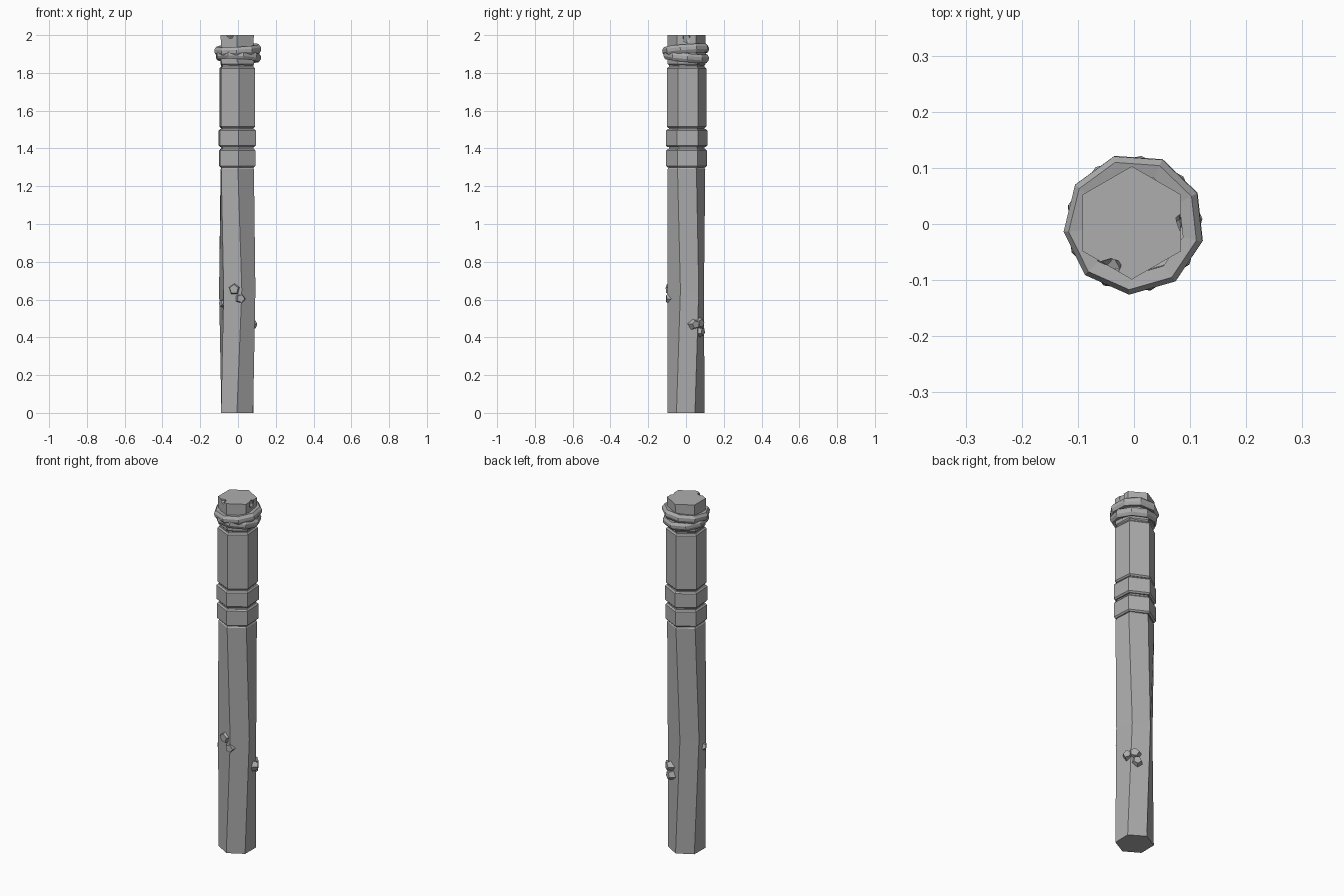
import bpy, bmesh, math
from mathutils import Vector, Matrix, Euler

old = bpy.data.objects.get("Cube")
if old:
    bpy.data.objects.remove(old, do_unlink=True)

stone = bpy.data.materials.new("weathered_grey")
stone.use_nodes = True
GREY = (0.42, 0.42, 0.42, 1)
stone.diffuse_color = GREY
stone.node_tree.nodes["Principled BSDF"].inputs["Base Color"].default_value = GREY


def finish(bm, name):
    bmesh.ops.recalc_face_normals(bm, faces=bm.faces)
    mesh = bpy.data.meshes.new(name)
    bm.to_mesh(mesh)
    bm.free()
    mesh.materials.append(stone)
    ob = bpy.data.objects.new(name, mesh)
    bpy.context.collection.objects.link(ob)
    return ob


def hex_loft(name, sections):
    """Six-sided solid through sections of (z, radius, twist, x, y)."""
    bm = bmesh.new()
    rings = []
    for z, r, twist, cx, cy in sections:
        angles = [math.radians(60 * i - 90 + twist) for i in range(6)]
        rings.append([bm.verts.new((cx + r * math.cos(a), cy + r * math.sin(a), z))
                      for a in angles])
    for low, high in zip(rings, rings[1:]):
        for i in range(6):
            j = (i + 1) % 6
            bm.faces.new((low[i], low[j], high[j], high[i]))
    bm.faces.new(rings[0][::-1])
    bm.faces.new(rings[-1])
    return finish(bm, name)


def hex_block(name, z0, z1, r, twist, y=0.003, bevel=0.008):
    c = (twist, -0.004, y)
    return hex_loft(name, [(z0, r - bevel, *c), (z0 + bevel, r, *c),
                           (z1 - bevel, r, *c), (z1, r - bevel, *c)])


# Twisted lower post
hex_loft("lower_post", [(0, 0.098, -1, -0.004, 0), (0.65, 0.1, 14, -0.004, -0.002),
                        (1.29, 0.1, 2, -0.004, 0.002), (1.3, 0.093, 2, -0.004, 0.002)])

# Core, bands, upper post and neck
hex_block("inner_core", 1.28, 1.88, 0.094, 5)
hex_block("lower_band", 1.3, 1.397, 0.108, 3)
hex_block("upper_band", 1.408, 1.502, 0.11, 3)
hex_block("upper_post", 1.508, 1.832, 0.105, 5, 0.003)
hex_block("neck", 1.838, 1.9, 0.1, 3)

# Cap with two chipped edges
cap = hex_loft("chipped_cap", [(1.86, 0.1, 0, -0.004, 0.002), (2.0, 0.101, 0, -0.004, 0.002)])
for k, (pos, size, turn) in enumerate([((-0.05, -0.083, 2.0), (0.034, 0.022, 0.022), 0.5),
                                       ((0.086, 0.003, 1.985), (0.015, 0.024, 0.03), 0.2)]):
    bm = bmesh.new()
    bmesh.ops.create_icosphere(bm, subdivisions=1, radius=1, matrix=Matrix.LocRotScale(
        Vector(pos), Euler((0.2, 0.1, turn)), Vector(size)))
    cutter = finish(bm, "chip_cutter_%d" % k)
    cutter.hide_render = True
    cutter.hide_set(True)
    mod = cap.modifiers.new("chip", 'BOOLEAN')
    mod.operation = 'DIFFERENCE'
    mod.solver = 'EXACT'
    mod.object = cutter


def rope_ring(name, z, radius, tilt_x, tilt_y, turn):
    """Nine-sided faceted rope loop, tilted."""
    bm = bmesh.new()
    tilt = Euler((tilt_x, tilt_y, 0)).to_matrix()
    section = [(-0.035, -0.018), (-0.01, -0.024), (0, -0.008),
               (0, 0.008), (-0.01, 0.022), (-0.035, 0.018)]
    loops = []
    for i in range(9):
        a = math.radians(40 * i + turn)
        loops.append([bm.verts.new(tilt @ Vector(((radius + dr) * math.cos(a),
                      (radius + dr) * math.sin(a), dz)) + Vector((0, 0, z)))
                      for dr, dz in section])
    for i in range(9):
        a, b = loops[i], loops[(i + 1) % 9]
        for j in range(6):
            k = (j + 1) % 6
            bm.faces.new((a[j], b[j], b[k], a[k]))
    return finish(bm, name)


# Rope wound twice below the cap
rope_ring("upper_rope", 1.923, 0.126, 0.07, -0.06, -14)
rope_ring("lower_rope", 1.887, 0.122, -0.1, 0.05, 4)

# Barnacles: pentagonal tapered lumps pointing out of the post
barnacles = [(-102, 0.655, 0.038), (-82, 0.605, 0.033), (-152, 0.58, 0.027),
             (30, 0.468, 0.032), (52, 0.475, 0.036), (60, 0.43, 0.032)]
for n, (angle, z, size) in enumerate(barnacles):
    a = math.radians(angle)
    out = Vector((math.cos(a), math.sin(a), 0))
    bm = bmesh.new()
    bmesh.ops.create_cone(bm, cap_ends=True, segments=5, radius1=size, radius2=size * 0.65,
                          depth=0.034)
    spin = out.to_track_quat('Z', 'Y').to_matrix().to_4x4() @ Matrix.Rotation(n * 0.9, 4, 'Z')
    bmesh.ops.transform(bm, verts=bm.verts,
                        matrix=Matrix.Translation(out * 0.088 + Vector((0, 0, z))) @ spin)
    finish(bm, "barnacle_%d" % (n + 1))
